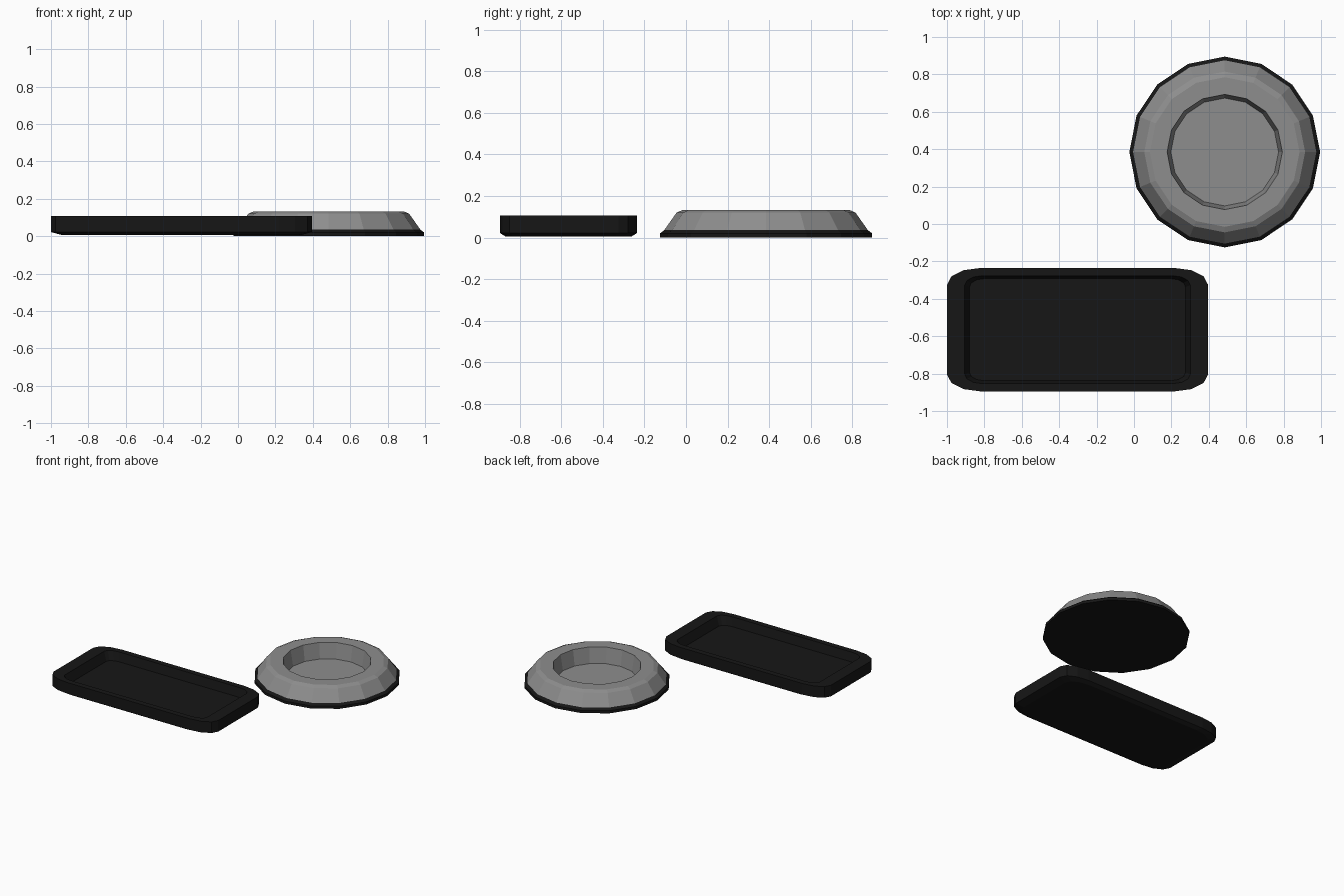
import bpy, bmesh
from math import sin, cos, pi, radians

if "Cube" in bpy.data.objects:
    bpy.data.objects.remove(bpy.data.objects["Cube"])

black = bpy.data.materials.new("black_rubber")
black.diffuse_color = (0.008, 0.008, 0.008, 1)
black.use_nodes = True
black.node_tree.nodes["Principled BSDF"].inputs["Base Color"].default_value = black.diffuse_color
grey = bpy.data.materials.new("grey_metal")
grey.diffuse_color = (0.27, 0.27, 0.27, 1)
grey.use_nodes = True
grey.node_tree.nodes["Principled BSDF"].inputs["Base Color"].default_value = grey.diffuse_color


def loft(name, rings, mats, slots):
    """Skin a stack of equal-length rings and cap both ends; slots = bottom cap, bands, top cap."""
    bm = bmesh.new()
    loops = [[bm.verts.new(p) for p in ring] for ring in rings]
    n = len(loops[0])
    bm.faces.new(loops[0][::-1]).material_index = slots[0]
    for lower, upper, slot in zip(loops, loops[1:], slots[1:-1]):
        for i in range(n):
            j = (i + 1) % n
            bm.faces.new((lower[i], lower[j], upper[j], upper[i])).material_index = slot
    bm.faces.new(loops[-1]).material_index = slots[-1]
    bmesh.ops.recalc_face_normals(bm, faces=bm.faces)
    mesh = bpy.data.meshes.new(name)
    bm.to_mesh(mesh)
    bm.free()
    for m in mats:
        mesh.materials.append(m)
    ob = bpy.data.objects.new(name, mesh)
    bpy.context.collection.objects.link(ob)
    return ob


def circle(r, z, sides=16):
    return [(r * cos(2 * pi * i / sides), r * sin(2 * pi * i / sides), z) for i in range(sides)]


def rounded_rect(hx, hy, rx, ry, z, seg=3):
    """Rectangle with elliptical corners."""
    pts = []
    for k, (sx, sy) in enumerate([(1, 1), (-1, 1), (-1, -1), (1, -1)]):
        for i in range(seg + 1):
            a = radians(90 * k + 90 * i / seg)
            pts.append((sx * (hx - rx) + rx * cos(a), sy * (hy - ry) + ry * sin(a), z))
    return pts


# Round bowl: black foot, grey sloping side, rim and well
bowl_profile = [(0.51, 0.0), (0.51, 0.02), (0.49, 0.035), (0.43, 0.12), (0.40, 0.133),
                (0.308, 0.133), (0.288, 0.015)]
bowl = loft("bowl", [circle(r, z) for r, z in bowl_profile], [black, grey],
            [0, 0, 0, 1, 1, 1, 1, 1])
bowl.location = (0.485, 0.385, 0)

# Shallow tray: chamfered base, rim, recessed floor
tray_rings = [
    rounded_rect(0.64, 0.305, 0.16, 0.08, 0.006),
    rounded_rect(0.698, 0.33, 0.18, 0.09, 0.022),
    rounded_rect(0.698, 0.33, 0.18, 0.09, 0.107),
    rounded_rect(0.603, 0.288, 0.09, 0.05, 0.107),
    rounded_rect(0.578, 0.273, 0.08, 0.045, 0.04),
]
tray = loft("tray", tray_rings, [black], [0] * 6)
tray.location = (-0.302, -0.565, 0)
